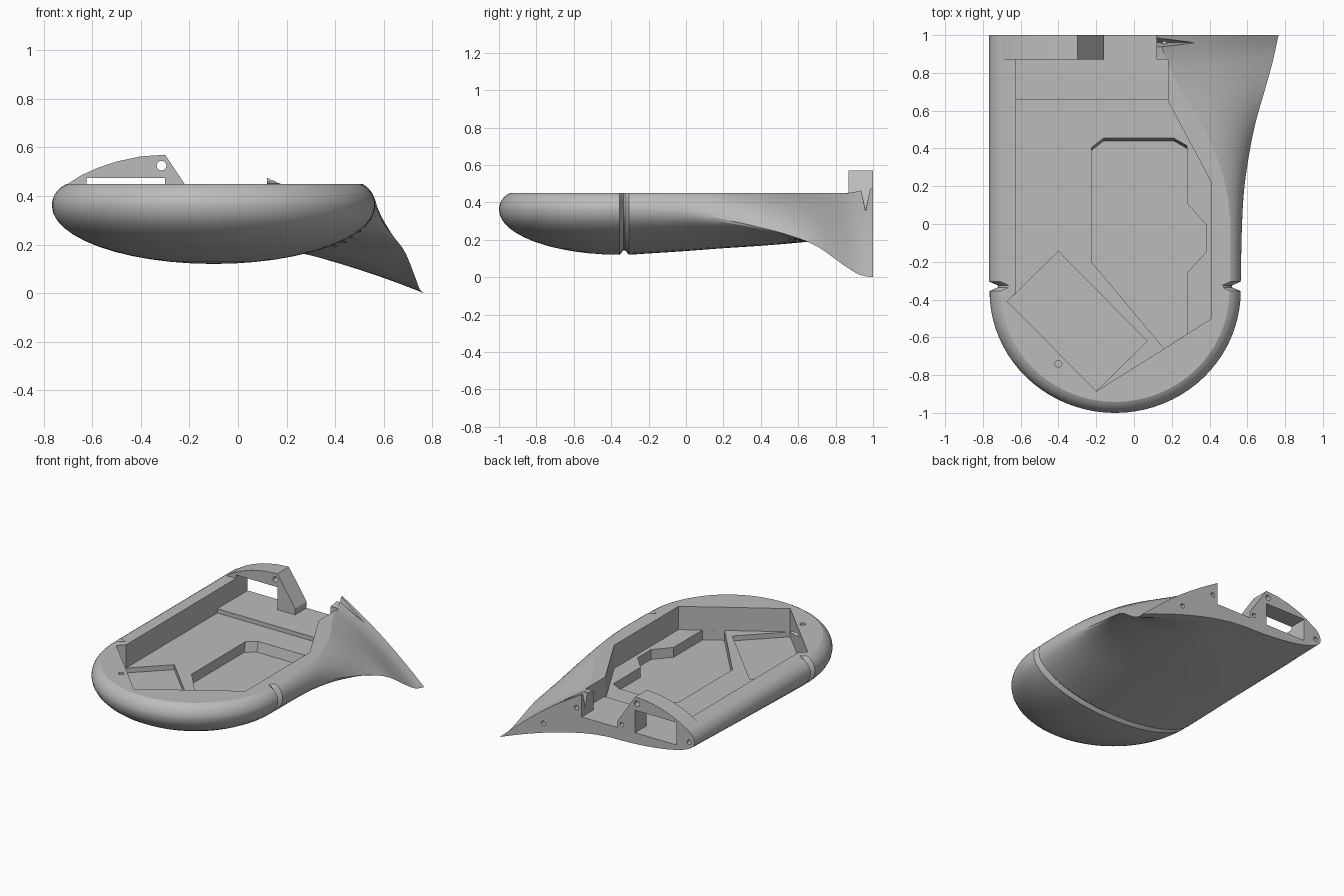
import bpy, bmesh, math
from mathutils import Vector

cube = bpy.data.objects.get("Cube")
if cube:
    bpy.data.objects.remove(cube, do_unlink=True)

grey = bpy.data.materials.new("plain_grey")
grey.use_nodes = True
grey.diffuse_color = (0.5, 0.5, 0.5, 1)
grey.node_tree.nodes["Principled BSDF"].inputs["Base Color"].default_value = (0.5, 0.5, 0.5, 1)

CX, TOP, SIDE_Z, STEPS = -0.1, 0.45, 0.36, 12


def add_object(name, bm):
    bmesh.ops.recalc_face_normals(bm, faces=bm.faces)
    mesh = bpy.data.meshes.new(name)
    bm.to_mesh(mesh)
    bm.free()
    mesh.materials.append(grey)
    ob = bpy.data.objects.new(name, mesh)
    bpy.context.collection.objects.link(ob)
    return ob


def prism(name, outline, low, high, axis="z", lean=None):
    """Extrude a 2D outline along z (plan) or y (elevation)."""
    bm = bmesh.new()
    rows = []
    for level in (low, high):
        row = []
        for a, b in outline:
            if lean and level == low and b > lean[0]:
                b -= lean[1]
            row.append(bm.verts.new((a, b, level) if axis == "z" else (a, level, b)))
        rows.append(row)
    n = len(outline)
    for row in rows:
        bm.faces.new(row)
    for i in range(n):
        j = (i + 1) % n
        bm.faces.new((rows[0][i], rows[0][j], rows[1][j], rows[1][i]))
    return add_object(name, bm)


def box(x0, x1, y0, y1):
    return [(x0, y0), (x1, y0), (x1, y1), (x0, y1)]


def circle(x, y, r):
    return [(x + r * math.cos(i * math.pi / 8), y + r * math.sin(i * math.pi / 8)) for i in range(16)]


def combine(target, other, operation):
    mod = target.modifiers.new(operation.lower(), "BOOLEAN")
    mod.operation, mod.solver, mod.object = operation, "EXACT", other
    bpy.context.view_layer.objects.active = target
    bpy.ops.object.modifier_apply(modifier=mod.name)
    bpy.data.objects.remove(other, do_unlink=True)


def half_section(xt, zt, xe, ztop, zb, k):
    """Half outline from the bottom centre, round the side, to the top centre."""
    pts = []
    for i in range(STEPS + 1):
        t = math.sin(i / STEPS * math.pi / 2)
        g = (1 - k) * (1 - math.sqrt(max(0, 1 - t * t))) + k * t ** 1.5
        pts.append((CX + (xt - CX) * t, zb + (zt - zb) * g))
    ang = math.radians(65)
    for i in range(1, 9):
        s = i / 8
        rx = (1 - math.cos(s * ang)) / (1 - math.cos(ang))
        rz = math.sin(s * ang) / math.sin(ang)
        straight = s + 0.06 * math.sin(math.pi * s)
        pts.append((xt + (xe - xt) * ((1 - k) * rx + k * s),
                    zt + (ztop - zt) * ((1 - k) * rz + k * straight)))
    return pts + [(CX, TOP)]


# Stations of the flared side: y, side x, side z, rim x, keel z, flare amount
STATIONS = [
    (-0.305, 0.565, 0.36, 0.51, 0.12, 0),
    (0, 0.572, 0.345, 0.51, 0.14, 0.05),
    (0.2, 0.585, 0.31, 0.485, 0.155, 0.2),
    (0.4, 0.615, 0.265, 0.42, 0.168, 0.4),
    (0.55, 0.647, 0.225, 0.345, 0.18, 0.6),
    (0.7, 0.69, 0.165, 0.25, 0.195, 0.8),
    (0.85, 0.732, 0.06, 0.18, 0.215, 0.95),
    (0.93, 0.75, 0.012, 0.15, 0.223, 1),
    (1, 0.765, 0, 0.12, 0.23, 1),
]


def station(y):
    """Smooth interpolation between neighbouring stations."""
    last = len(STATIONS) - 1
    i = max(j for j in range(last) if STATIONS[j][0] <= y + 1e-6)
    a, b = STATIONS[i], STATIONS[i + 1]
    p, q = STATIONS[max(i - 1, 0)], STATIONS[min(i + 2, last)]
    h = b[0] - a[0]
    t = (y - a[0]) / h
    out = []
    for c in range(1, 6):
        m0 = (b[c] - p[c]) / (b[0] - p[0]) * h
        m1 = (q[c] - a[c]) / (q[0] - a[0]) * h
        out.append((2 * t**3 - 3 * t * t + 1) * a[c] + (t**3 - 2 * t * t + t) * m0
                   + (3 * t * t - 2 * t**3) * b[c] + (t**3 - t * t) * m1)
    return out


def ring(y, shrink=1):
    xt, zt, xe, zb, k = station(max(y, STATIONS[0][0]))
    ztop = TOP + 0.025 * max(0, (y - 0.87) / 0.13)
    right = half_section(xt, zt, xe, ztop, zb, max(0, min(1, k)))
    left = [(2 * CX - x, z) for x, z in half_section(0.567, SIDE_Z, 0.505, TOP, zb, 0)]
    loop = right + left[-2:0:-1]
    return [Vector((CX + (x - CX) * shrink, y, TOP + (z - TOP) * shrink)) for x, z in loop]


# Hull: lofted body with a V groove, and a half-revolved nose
bm = bmesh.new()
rings = [ring(-0.355), ring(-0.335, 0.93), ring(-0.325, 0.93)]
rings += [ring(-0.305 + 1.305 * i / 36) for i in range(37)]
rows = [[bm.verts.new(p) for p in r] for r in rings]
for a, b in zip(rows, rows[1:]):
    for i in range(len(a)):
        j = (i + 1) % len(a)
        bm.faces.new((a[i], a[j], b[j], b[i]))
bm.faces.new(rows[-1])
profile = half_section(0.565, SIDE_Z, 0.505, TOP, 0.12, 0)
nose = []
for s in range(41):
    ang = math.pi * s / 40
    nose.append([bm.verts.new((CX + (x - CX) * math.cos(ang),
                               -0.355 - 0.97 * (x - CX) * math.sin(ang), z)) for x, z in profile])
for a, b in zip(nose, nose[1:]):
    for i in range(len(profile) - 1):
        if i == 0:
            bm.faces.new((a[0], a[1], b[1]))
        elif i == len(profile) - 2:
            bm.faces.new((a[i], a[i + 1], b[i]))
        else:
            bm.faces.new((a[i], a[i + 1], b[i + 1], b[i]))
bmesh.ops.remove_doubles(bm, verts=bm.verts, dist=0.003)
hull = add_object("hull_shell", bm)

# Arched bridge at the rear
combine(hull, prism("rear_bridge", [(-0.69, 0.4), (-0.7, 0.45), (-0.65, 0.483), (-0.58, 0.515),
                                    (-0.5, 0.542), (-0.4, 0.563), (-0.3, 0.57), (-0.2, 0.42),
                                    (-0.2, 0.4)], 0.87, 1, "y"), "UNION")

# Main tray, raised rear floor, and the slot through the back
tray = [(-0.625, 0.66), (-0.625, -0.365), (-0.67, -0.41), (-0.2, -0.885), (0.16, -0.66),
        (0.41, -0.5), (0.41, 0.22), (0.18, 0.65), (0.18, 0.66)]
diamond = [(-0.67, -0.41), (-0.4, -0.145), (0.07, -0.62), (-0.2, -0.885)]
pocket = [(-0.225, 0.43), (-0.225, -0.2), (0.08, -0.565), (0.16, -0.66), (0.28, -0.583),
          (0.28, -0.26), (0.38, -0.15), (0.38, 0), (0.28, 0.11), (0.28, 0.44), (0.21, 0.48),
          (-0.16, 0.48)]
cutters = [
    prism("tray_cut", tray, 0.285, 1),
    prism("rear_floor_cut", box(-0.625, 0.18, 0.65, 0.87), 0.315, 1),
    prism("slot_cut", box(-0.16, 0.12, 0.86, 1.1), 0.315, 1),
    prism("diamond_cut", diamond, 0.25, 0.4),
    prism("pocket_cut", pocket, 0.215, 0.4, lean=(0.42, 0.04)),
    prism("window_cut", box(-0.625, -0.3, 0.315, 0.475), 0.86, 1.1, "y"),
    prism("slope_cut", [(-0.3, 0.57), (-0.155, 0.352), (-0.155, 0.7), (-0.3, 0.7)], 0.865, 1.1, "y"),
    prism("bridge_hole", circle(-0.315, 0.525, 0.02), 0.8, 1.1, "y"),
    prism("rim_hole", circle(-0.4, -0.74, 0.018), 0.38, 0.6),
]
# Blind peg holes in the back face
for x, z in ((0.42, 0.19), (0.16, 0.37), (-0.195, 0.345), (-0.725, 0.36)):
    cutters.append(prism("peg_hole", circle(x, z, 0.016), 0.95, 1.1, "y"))

# Tapered notch beside the slot
bm = bmesh.new()
a, b, c, d = [bm.verts.new(p) for p in
              ((0.1, 0.93, 0.5), (0.1, 0.99, 0.5), (0.1, 0.96, 0.36), (0.36, 0.96, 0.35))]
for f in ((a, b, c), (a, b, d), (b, c, d), (a, c, d)):
    bm.faces.new(f)
cutters.append(add_object("notch_cut", bm))

for cutter in cutters:
    combine(hull, cutter, "DIFFERENCE")

bpy.ops.object.select_all(action="DESELECT")
hull.select_set(True)
bpy.context.view_layer.objects.active = hull
bpy.ops.object.shade_smooth_by_angle(angle=math.radians(25))
